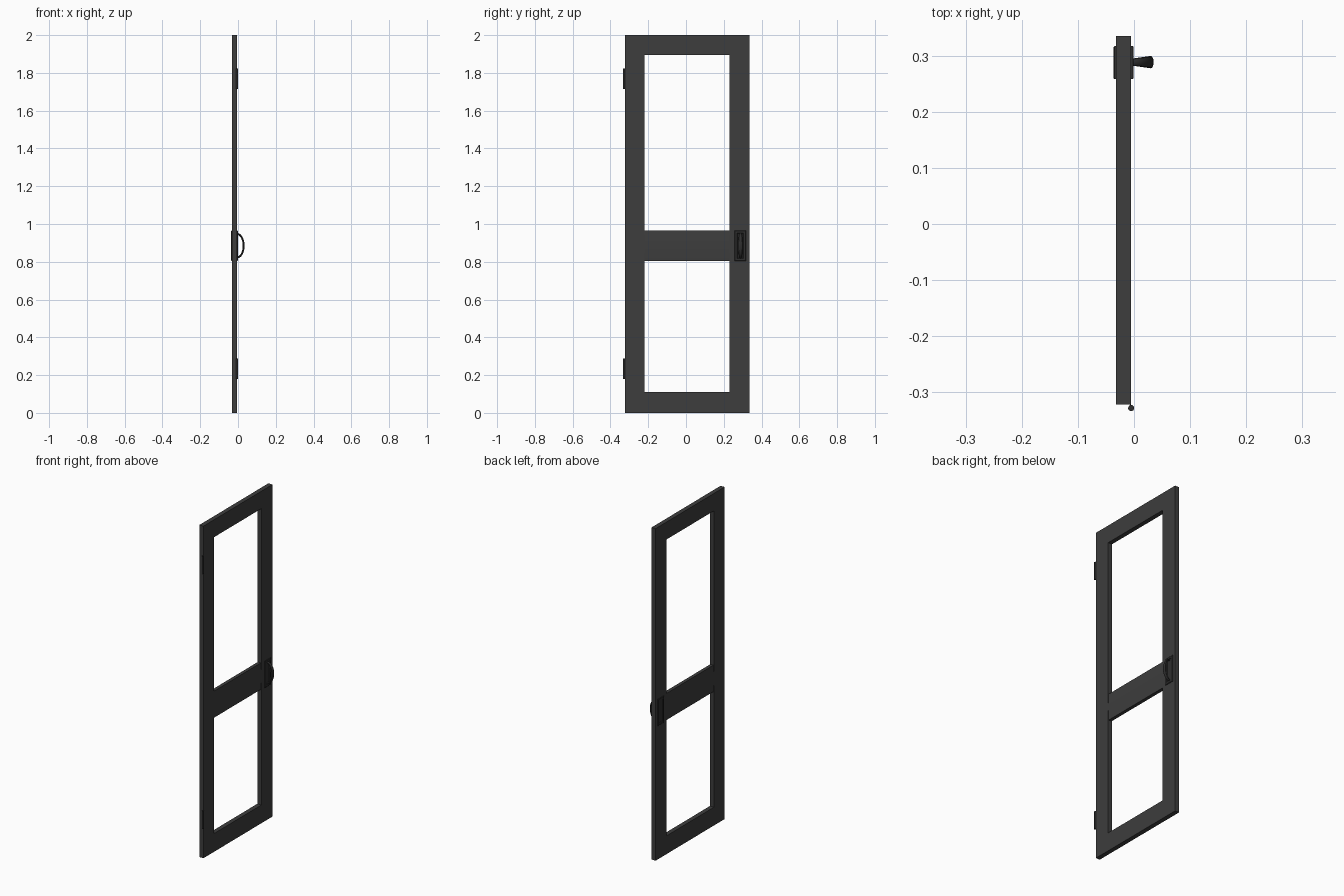
import bpy, bmesh
from math import sin, cos, pi
from mathutils import Vector

cube = bpy.data.objects.get("Cube")
if cube:
    bpy.data.objects.remove(cube, do_unlink=True)


def material(name, value):
    m = bpy.data.materials.new(name)
    m.use_nodes = True
    colour = (value, value, value, 1)
    m.diffuse_color = colour
    bsdf = next(n for n in m.node_tree.nodes if n.type == 'BSDF_PRINCIPLED')
    bsdf.inputs["Base Color"].default_value = colour
    bsdf.inputs["Roughness"].default_value = 0.6
    return m


FRAME = material("charcoal paint", 0.047)
METAL = material("dark metal", 0.028)


def finish(bm, name, mat, smooth=False):
    bmesh.ops.recalc_face_normals(bm, faces=bm.faces)
    me = bpy.data.meshes.new(name)
    bm.to_mesh(me)
    bm.free()
    me.materials.append(mat)
    ob = bpy.data.objects.new(name, me)
    bpy.context.collection.objects.link(ob)
    if smooth:
        bpy.ops.object.select_all(action='DESELECT')
        ob.select_set(True)
        bpy.context.view_layer.objects.active = ob
        bpy.ops.object.shade_smooth_by_angle()
    return ob


def loft(rings, name, mat, smooth=False, closed=False):
    """Skin a list of equal-length point rings; cap the ends unless closed."""
    bm = bmesh.new()
    vs = [[bm.verts.new(p) for p in ring] for ring in rings]
    n = len(vs[0])
    pairs = list(zip(vs, vs[1:]))
    if closed:
        pairs.append((vs[-1], vs[0]))
    for a, b in pairs:
        for i in range(n):
            j = (i + 1) % n
            bm.faces.new((a[i], a[j], b[j], b[i]))
    if not closed:
        bm.faces.new(vs[0])
        bm.faces.new(vs[-1])
    return finish(bm, name, mat, smooth)


def rect(x, y0, y1, z0, z1):
    return [(x, y0, z0), (x, y1, z0), (x, y1, z1), (x, y0, z1)]


# Door frame: outer and inner rectangles skinned into one ring
BACK, FACE = -0.032, -0.005
outer = (-0.322, 0.335, 0, 2)
inner = (-0.22, 0.23, 0.11, 1.895)
loft([rect(BACK, *outer), rect(FACE, *outer), rect(FACE, *inner), rect(BACK, *inner)],
     "door_frame", FRAME, closed=True)

# Middle rail with gently bulged faces
mid_x, mid_z, half_h = (BACK + FACE) / 2, 0.885, 0.08
steps = [i / 4 - 1 for i in range(9)]
side = [(0.0132 - 0.003 * t * t, t * half_h) for t in steps]
profile = side + [(-x, z) for x, z in reversed(side)]
loft([[(mid_x + x, y, mid_z + z) for x, z in profile] for y in (-0.221, 0.231)],
     "middle_rail", FRAME, smooth=True)

# Handle plates on both faces, each with a shallow recessed panel
py, hw = 0.2875, 0.0295


def plate_ring(x, inset):
    return rect(x, py - hw + inset, py + hw - inset,
                mid_z - half_h + inset, mid_z + half_h - inset)


for name, base, d in (("handle_plate_left", FACE, 1), ("handle_plate_right", BACK, -1)):
    loft([plate_ring(base - d * 0.002, 0), plate_ring(base + d * 0.003, 0),
          plate_ring(base + d * 0.0045, 0.002), plate_ring(base + d * 0.0045, 0.012),
          plate_ring(base + d * 0.001, 0.014)], name, METAL)

# Bow handle: a half ellipse that widens towards the grip
rings = []
for i in range(25):
    a = pi * i / 24 - pi / 2
    centre = Vector((-0.005 + 0.035 * cos(a), py + 0.001, mid_z + 0.062 * sin(a)))
    normal = Vector((0.062 * cos(a), 0, 0.035 * sin(a))).normalized()
    width = 0.006 + 0.005 * cos(a)
    ring = []
    for k in range(12):
        b = 2 * pi * k / 12
        ring.append(centre + normal * 0.005 * cos(b) + Vector((0, width * sin(b), 0)))
    rings.append(ring)
loft(rings, "bow_handle", METAL, smooth=True)

# Hinge barrels with a short leaf joining each to the frame
for name, z0, z1 in (("lower_hinge", 0.18, 0.288), ("upper_hinge", 1.715, 1.822)):
    circle = [(0.0055 * cos(2 * pi * k / 16), 0.0055 * sin(2 * pi * k / 16)) for k in range(16)]
    loft([[(-0.005 + x, -0.328 + y, z) for x, y in circle] for z in (z0, z1)],
         name, METAL, smooth=True)
    loft([rect(x, -0.327, -0.318, z0, z1) for x in (-0.0075, -0.0055)],
         name + "_leaf", METAL)
